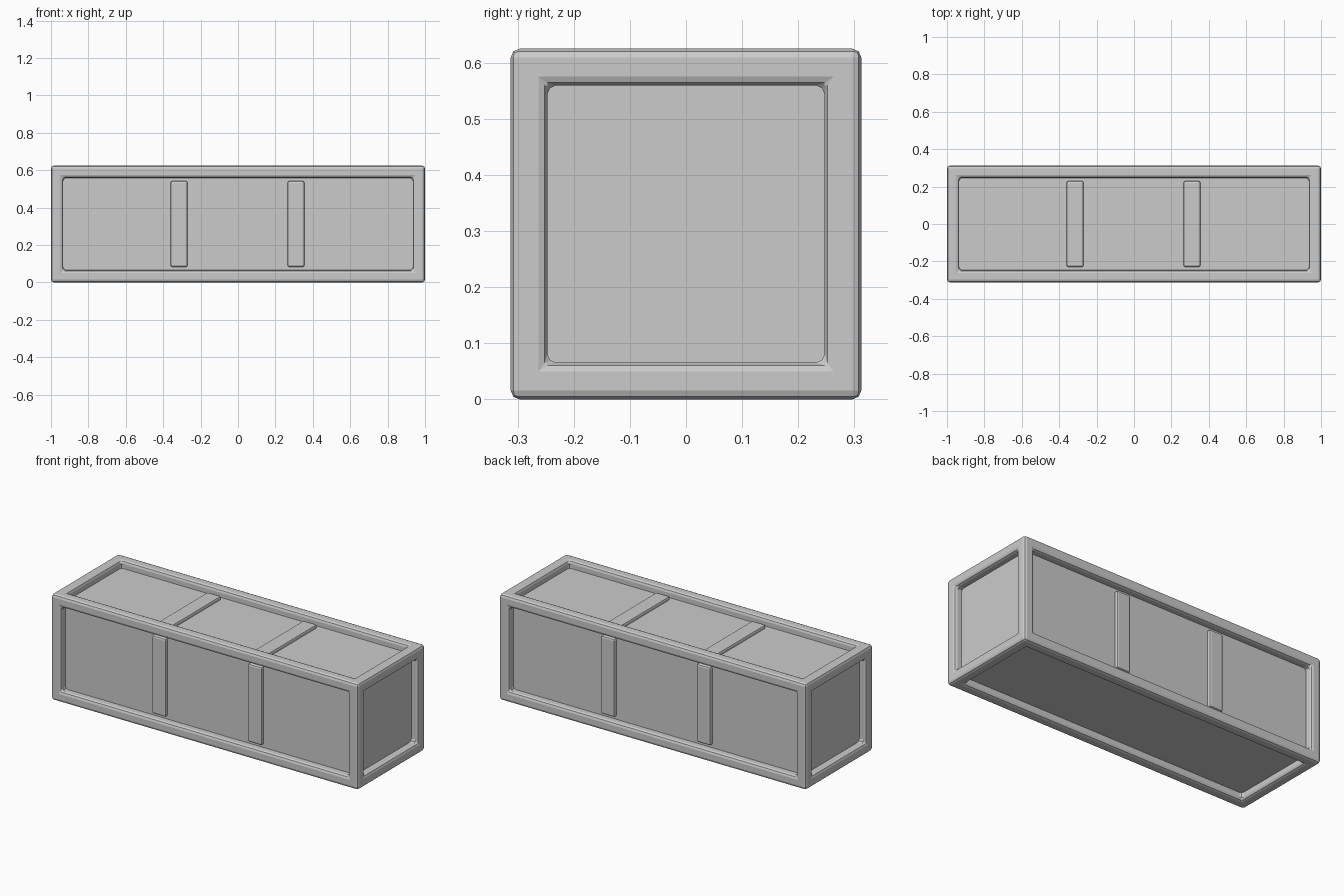
import bpy, bmesh
from mathutils import Vector

cube = bpy.data.objects.get("Cube")
if cube:
    bpy.data.objects.remove(cube)

W = 0.3125        # half width and height
RIM = 0.0925      # frame member width
PANEL = 0.044     # panel recess
BAR = 0.024       # crossbar recess

grey = bpy.data.materials.new("plain_grey")
grey.use_nodes = True
grey.diffuse_color = (0.6, 0.6, 0.6, 1)
grey.node_tree.nodes["Principled BSDF"].inputs["Base Color"].default_value = (0.6, 0.6, 0.6, 1)


def box(name, centre, size, pocket=0, bevel=0):
    """Box with optional pockets in every face and rounded edges."""
    bm = bmesh.new()
    bmesh.ops.create_cube(bm, size=1)
    bmesh.ops.scale(bm, vec=size, verts=bm.verts)
    if pocket:
        sides = bm.faces[:]
        bmesh.ops.inset_individual(bm, faces=sides, thickness=RIM)
        floors = bmesh.ops.extrude_discrete_faces(bm, faces=sides)["faces"]
        for f in floors:
            bmesh.ops.translate(bm, vec=-pocket * f.normal, verts=f.verts)
    bmesh.ops.recalc_face_normals(bm, faces=bm.faces)
    mesh = bpy.data.meshes.new(name)
    bm.to_mesh(mesh)
    bm.free()
    obj = bpy.data.objects.new(name, mesh)
    obj.location = Vector(centre)
    bpy.context.collection.objects.link(obj)
    mesh.materials.append(grey)
    if bevel:
        mod = obj.modifiers.new("rounded_edges", "BEVEL")
        mod.width = bevel
        mod.segments = 2
        mod.limit_method = "ANGLE"
    return obj


# Rounded outer frame with a window in each side
box("frame", (0, 0, W), (2, 2 * W, 2 * W), pocket=0.075, bevel=0.016)

# Inner body that forms the recessed panels
inner = 2 * (W - PANEL)
box("panels", (0, 0, W), (2 - 2 * PANEL, inner, inner))

# Two crossbars on the front, back and top
depth = 0.05
mid = W - BAR - depth / 2
for label, x in (("right", -0.315), ("left", 0.31)):
    for side, y in (("front", -mid), ("back", mid)):
        box(f"{side}_bar_{label}", (x, y, W), (0.09, depth, 0.46), bevel=0.01)
    box(f"top_bar_{label}", (x, 0, W + mid), (0.09, 0.46, depth), bevel=0.01)
